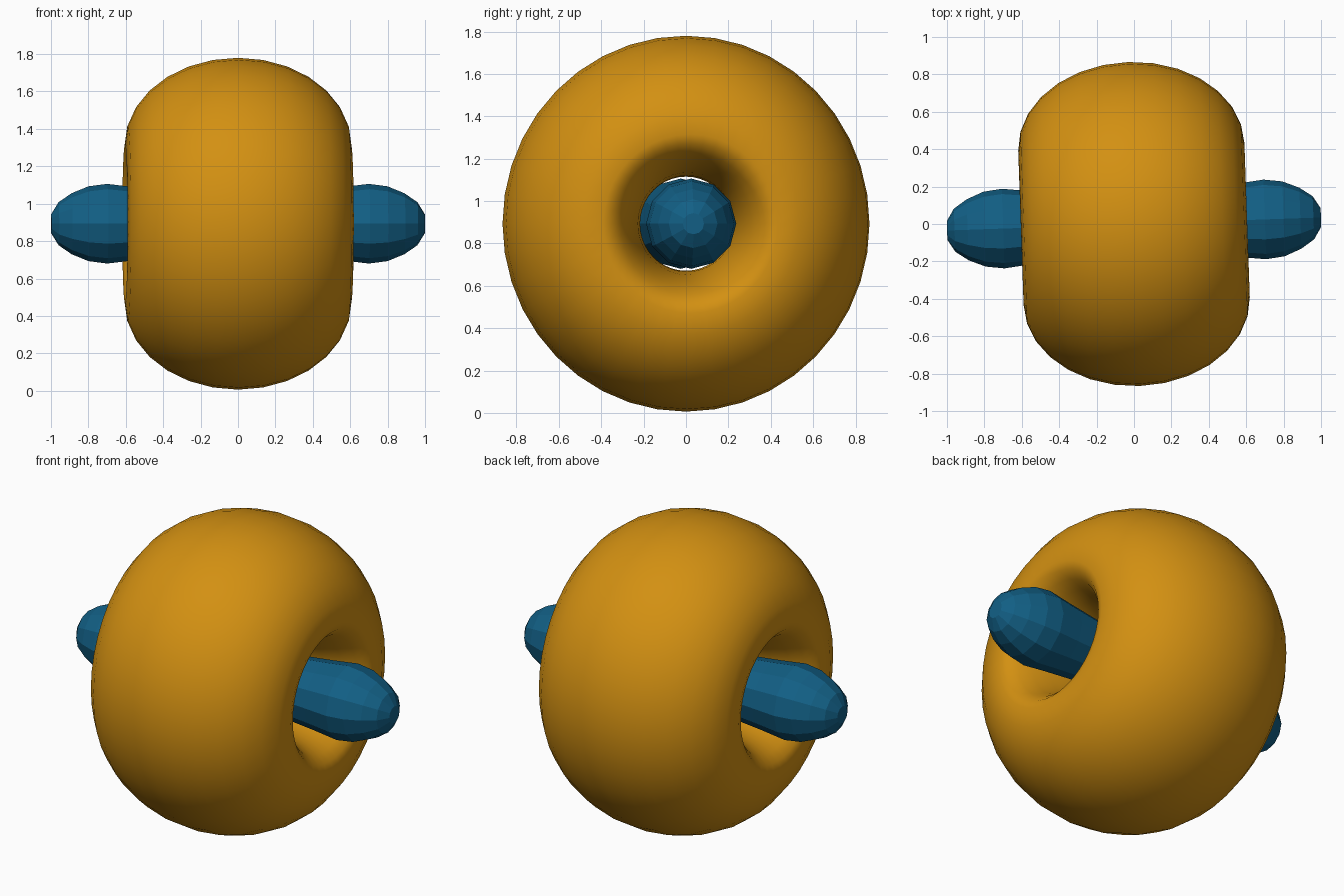
import bpy
import bmesh
from math import sin, cos, pi, radians

if "Cube" in bpy.data.objects:
    bpy.data.objects.remove(bpy.data.objects["Cube"], do_unlink=True)

CENTRE = (0, 0, 0.893)
TILT = radians(2)


def material(name, rgb):
    m = bpy.data.materials.new(name)
    m.use_nodes = True
    m.diffuse_color = (*rgb, 1)
    node = m.node_tree.nodes["Principled BSDF"]
    node.inputs["Base Color"].default_value = (*rgb, 1)
    node.inputs["Roughness"].default_value = 0.7
    return m


def lathe(name, profile, sides, mat, closed, squash=1.0):
    """Spin (x, radius) points around the x axis; closed joins last to first."""
    bm = bmesh.new()
    rings = []
    for x, r in profile:
        rings.append([bm.verts.new((x, squash * r * cos(2 * pi * i / sides),
                                    r * sin(2 * pi * i / sides)))
                      for i in range(sides)])
    pairs = list(zip(rings, rings[1:]))
    if closed:
        pairs.append((rings[-1], rings[0]))
    else:
        bm.faces.new(rings[0])
        bm.faces.new(rings[-1])
    for a, b in pairs:
        for i in range(sides):
            j = (i + 1) % sides
            bm.faces.new((a[i], a[j], b[j], b[i]))
    bmesh.ops.recalc_face_normals(bm, faces=bm.faces)
    mesh = bpy.data.meshes.new(name)
    bm.to_mesh(mesh)
    bm.free()
    mesh.materials.append(mat)
    obj = bpy.data.objects.new(name, mesh)
    bpy.context.collection.objects.link(obj)
    obj.location = CENTRE
    obj.rotation_euler.z = TILT
    return obj


orange = material("warm orange", (0.65, 0.28, 0.006))
blue = material("deep blue", (0.006, 0.115, 0.235))

# Fat ring: rounded section, fuller on the outside than towards the hole
STEPS = 28
section = []
for k in range(STEPS):
    a = 2 * pi * k / STEPS
    depth = 0.465 if sin(a) > 0 else 0.20
    section.append((0.605 * cos(a), 0.422 + depth * sin(a)))
ring = lathe("ring", section, 40, orange, True, 0.977)
for p in ring.data.polygons:
    p.use_smooth = True

# Faceted rod through the hole, with rounded swollen ends
half = [(0.3, 0.17), (0.55, 0.195), (0.70, 0.213), (0.80, 0.2),
        (0.89, 0.163), (0.96, 0.115), (1.0, 0.05)]
rod_profile = [(-x, r) for x, r in reversed(half)] + half
lathe("rod", rod_profile, 12, blue, False)
